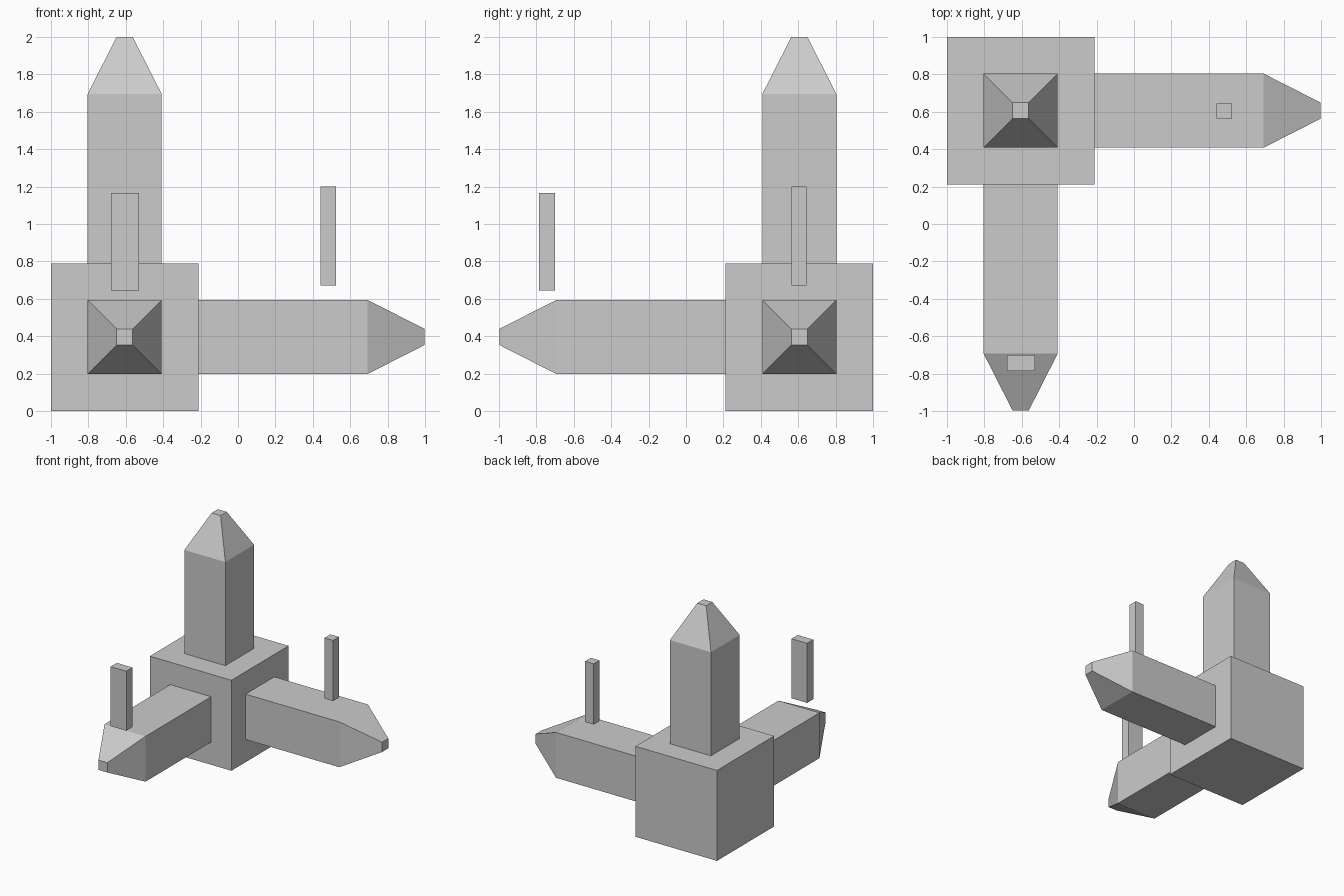
import bpy
import bmesh
from mathutils import Matrix, Vector

if "Cube" in bpy.data.objects:
    bpy.data.objects.remove(bpy.data.objects["Cube"])

CENTRE = Vector((-0.606, 0.606, 0.396))
HALF = 0.394      # half size of the hub
ARM = 0.198       # half width of an arm
TIP = 0.043       # half width of the blunt tip
SHOULDER = 1.299  # distance from hub centre to the start of the taper
REACH = 1.605     # distance from hub centre to the tip


def make_object(name, bm):
    bmesh.ops.recalc_face_normals(bm, faces=bm.faces)
    mesh = bpy.data.meshes.new(name)
    bm.to_mesh(mesh)
    bm.free()
    obj = bpy.data.objects.new(name, mesh)
    bpy.context.collection.objects.link(obj)
    return obj


def box(name, low, high):
    low, high = Vector(low), Vector(high)
    bm = bmesh.new()
    bmesh.ops.create_cube(bm, size=1)
    bmesh.ops.scale(bm, vec=high - low, verts=bm.verts)
    bmesh.ops.translate(bm, vec=(low + high) / 2, verts=bm.verts)
    return make_object(name, bm)


def arm(name, rotation):
    # Square shaft along +z, tapering to a blunt tip
    bm = bmesh.new()
    rings = []
    for half, z in ((ARM, HALF), (ARM, SHOULDER), (TIP, REACH - 0.001)):
        rings.append([bm.verts.new((sx * half, sy * half, z))
                      for sx, sy in ((-1, -1), (1, -1), (1, 1), (-1, 1))])
    for a, b in zip(rings, rings[1:]):
        for i in range(4):
            j = (i + 1) % 4
            bm.faces.new((a[i], a[j], b[j], b[i]))
    bm.faces.new(rings[0])
    bm.faces.new(rings[-1])
    bmesh.ops.transform(bm, verts=bm.verts,
                        matrix=Matrix.Translation(CENTRE) @ rotation)
    return make_object(name, bm)


# Hub cube in the back left corner
box("hub", CENTRE - Vector((HALF, HALF, 0.396)), CENTRE + Vector((HALF, HALF, HALF)))

# Three pointed arms: up, right and front
turn = 1.57079633
arm("upright_arm", Matrix.Identity(4))
arm("right_arm", Matrix.Rotation(turn, 4, 'Y'))
arm("front_arm", Matrix.Rotation(turn, 4, 'X'))

# Plain marker posts hovering above the two level arms
box("right_marker_post", (0.44, 0.565, 0.67), (0.523, 0.645, 1.20))
box("front_marker_post", (-0.68, -0.785, 0.645), (-0.53, -0.70, 1.165))
